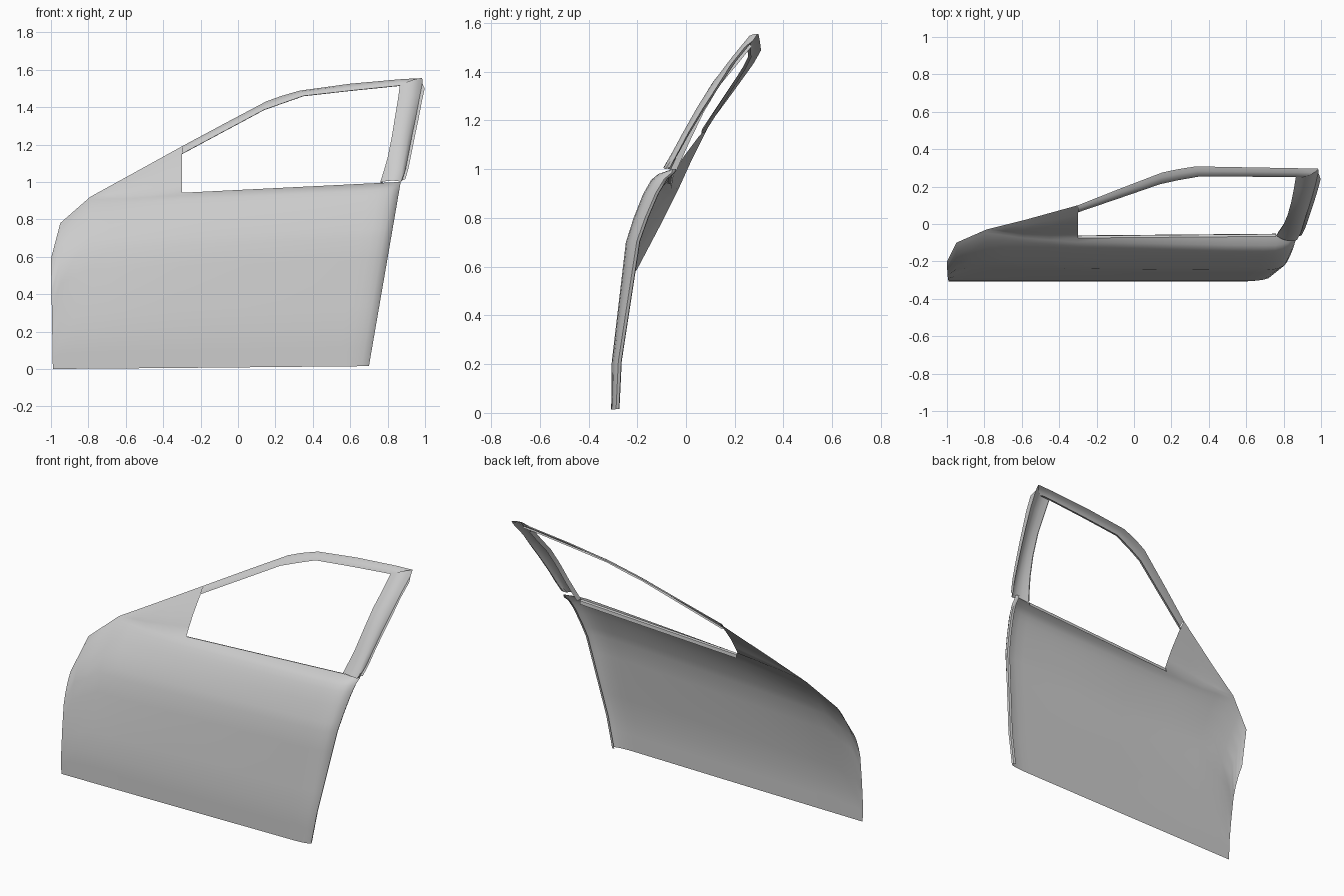
import bpy, bmesh, math
from mathutils import Vector

cube = bpy.data.objects.get("Cube")
if cube:
    bpy.data.objects.remove(cube)

paint = bpy.data.materials.new("grey_paint")
paint.use_nodes = True
GREY = (0.6, 0.6, 0.6, 1)
paint.diffuse_color = GREY
paint.node_tree.nodes["Principled BSDF"].inputs["Base Color"].default_value = GREY


def lerp_table(table, x):
    """Piecewise linear lookup in rows of (key, vector)."""
    for (a, va), (b, vb) in zip(table, table[1:]):
        if x <= b:
            return Vector(va).lerp(Vector(vb), max(0, (x - a) / (b - a)))
    return Vector(table[-1][1])


def sheet(name, *grids):
    """Thin smooth sheet from one or more welded grids of points."""
    bm = bmesh.new()
    for rows in grids:
        verts = [[bm.verts.new(p) for p in row] for row in rows]
        for r0, r1 in zip(verts, verts[1:]):
            for i in range(len(r0) - 1):
                bm.faces.new((r0[i], r0[i + 1], r1[i + 1], r1[i]))
    bmesh.ops.remove_doubles(bm, verts=bm.verts, dist=0.0005)
    bmesh.ops.recalc_face_normals(bm, faces=bm.faces)
    if sum((f.normal.y * f.calc_area() for f in bm.faces)) > 0:
        bmesh.ops.reverse_faces(bm, faces=bm.faces)
    mesh = bpy.data.meshes.new(name)
    bm.to_mesh(mesh)
    bm.free()
    mesh.materials.append(paint)
    obj = bpy.data.objects.new(name, mesh)
    bpy.context.collection.objects.link(obj)
    bpy.ops.object.select_all(action="DESELECT")
    obj.select_set(True)
    bpy.context.view_layer.objects.active = obj
    bpy.ops.object.shade_smooth_by_angle(angle=math.radians(55))
    return obj


def shifted(points, offset):
    return [Vector(p) + Vector(offset) for p in points]


def bulged(a, b, f, offset):
    return [Vector(p).lerp(Vector(q), f) + Vector(offset) for p, q in zip(a, b)]


# Belt line of the door: x -> (y, z)
BELT = [(-1, (-.2, .59)), (-.95, (-.1, .78)), (-.79, (-.03, .92)), (-.59, (-.06, .925)),
        (-.3, (-.075, .942)), (.87, (-.065, 1))]
# Height fraction -> how far the skin leans in, at the front and at the rear
LEAN = [(0, (0, 0)), (.2, (.01, .01)), (.45, (.14, .13)), (.7, (.31, .25)), (.8, (.46, .38)),
        (.9, (.68, .54)), (.96, (.85, .68)), (.985, (.94, .8)), (1, (1, 1))]
# Distance from the rear edge -> share of the rounded corner
CURL = [(0, (1, 0)), (.015, (.55, 0)), (.04, (.27, 0)), (.07, (.1, 0)), (.11, (0, 0))]


def skin_point(x, t):
    y_top, z_top = lerp_table(BELT, x)
    front, rear = lerp_table(LEAN, t)
    mix = min(1, max(0, (x + .6) / 1.2))
    y = -.307 + (y_top + .307) * (front + (rear - front) * mix)
    curl = (.02 + .035 * t) * (.2 if t == 1 else 1)
    y += curl * lerp_table(CURL, .87 - x)[0]
    slant = min(1, max(0, (x + .3) / 1))
    z_low = .008 * (x + 1)
    x_out = x - .17 * (1 - t) * slant + (.01 * (1 - t) if x == -1 else 0)
    return Vector((x_out, y, z_low + (z_top - z_low) * t))


# Door skin with the front sail corner welded on
columns = [-1, -.95, -.87, -.79, -.69, -.59, -.45, -.3, -.1, .1, .3, .5, .7, .76, .8, .83, .855, .87]
heights = [0, .1, .2, .33, .45, .58, .7, .75, .8, .85, .9, .93, .96, .985, 1]
skin = [[skin_point(x, t) for x in columns] for t in heights]
SAIL_TOP = [(-.79, (-.03, .92)), (-.59, (.02, 1.03)), (-.3, (.1, 1.19))]
SAIL_WINDOW = Vector((-.3, .062, 1.15))
sail = []
for f in (0, .2, .45, .75, 1):
    row = []
    for x in columns[3:8]:
        low = skin_point(x, 1)
        high = Vector((x, *lerp_table(SAIL_TOP, x)))
        p = low.lerp(high, f)
        p.y -= .012 * math.sin(f * math.pi) * min(1, (x + .79) * 3)
        row.append(p)
    sail.append(row)
sheet("door_skin", skin, sail)

# Folded lip along the window sill
sill = [skin_point(x, 1) for x in columns[7:14]]
sheet("window_sill_lip", [sill, shifted(sill, (0, .012, -.004)), shifted(sill, (0, .014, -.025))])

# Rear edge flange folded behind the skin
edge = [skin_point(.87, t) for t in heights]
sheet("rear_edge_flange", [edge, shifted(edge, (-.004, .012, 0)), shifted(edge, (-.02, .014, 0))])

# Upper window frame, from the sail corner to the rear top corner
frame_out = [(-.3, .1, 1.19), (-.08, .187, 1.308), (.15, .275, 1.43), (.23, .292, 1.459),
             (.33, .308, 1.488), (.6, .303, 1.525), (.88, .298, 1.55), (.985, .296, 1.555)]
frame_in = [SAIL_WINDOW, (-.08, .137, 1.268), (.14, .213, 1.386), (.23, .233, 1.418),
            (.35, .254, 1.46), (.6, .253, 1.488), (.865, .25, 1.515), (.93, .25, 1.518)]
sheet("upper_window_frame", [
    frame_out, bulged(frame_out, frame_in, .35, (0, -.006, .006)),
    bulged(frame_out, frame_in, .7, (0, -.006, .005)), frame_in,
    shifted(frame_in, (0, .014, -.002))])

# Rear pillar beside the window, rounded and turned in at both edges
pillar_in = [(.865, .25, 1.515), (.855, .19, 1.44), (.84, .115, 1.35), (.822, .05, 1.24),
             (.8, -.003, 1.13), (.78, -.035, 1.06), (.76, -.063, .998)]
pillar_out = [(.985, .294, 1.555), (.968, .215, 1.46), (.948, .14, 1.355), (.927, .07, 1.25),
              (.907, .002, 1.14), (.893, -.045, 1.06), (.872, -.085, 1.0)]
pillar_back = [(.998, .24, 1.5), (.982, .18, 1.425), (.965, .125, 1.335), (.947, .07, 1.25),
               (.927, .01, 1.15), (.912, -.03, 1.075), (.895, -.062, 1.015)]
sheet("rear_window_pillar", [
    shifted(pillar_in, (.012, .022, -.008)), pillar_in,
    bulged(pillar_in, pillar_out, .3, (0, -.012, .006)),
    bulged(pillar_in, pillar_out, .6, (0, -.016, .008)),
    bulged(pillar_in, pillar_out, .85, (0, -.01, .005)), pillar_out,
    bulged(pillar_out, pillar_back, .5, (-.006, .008, 0)), pillar_back])
